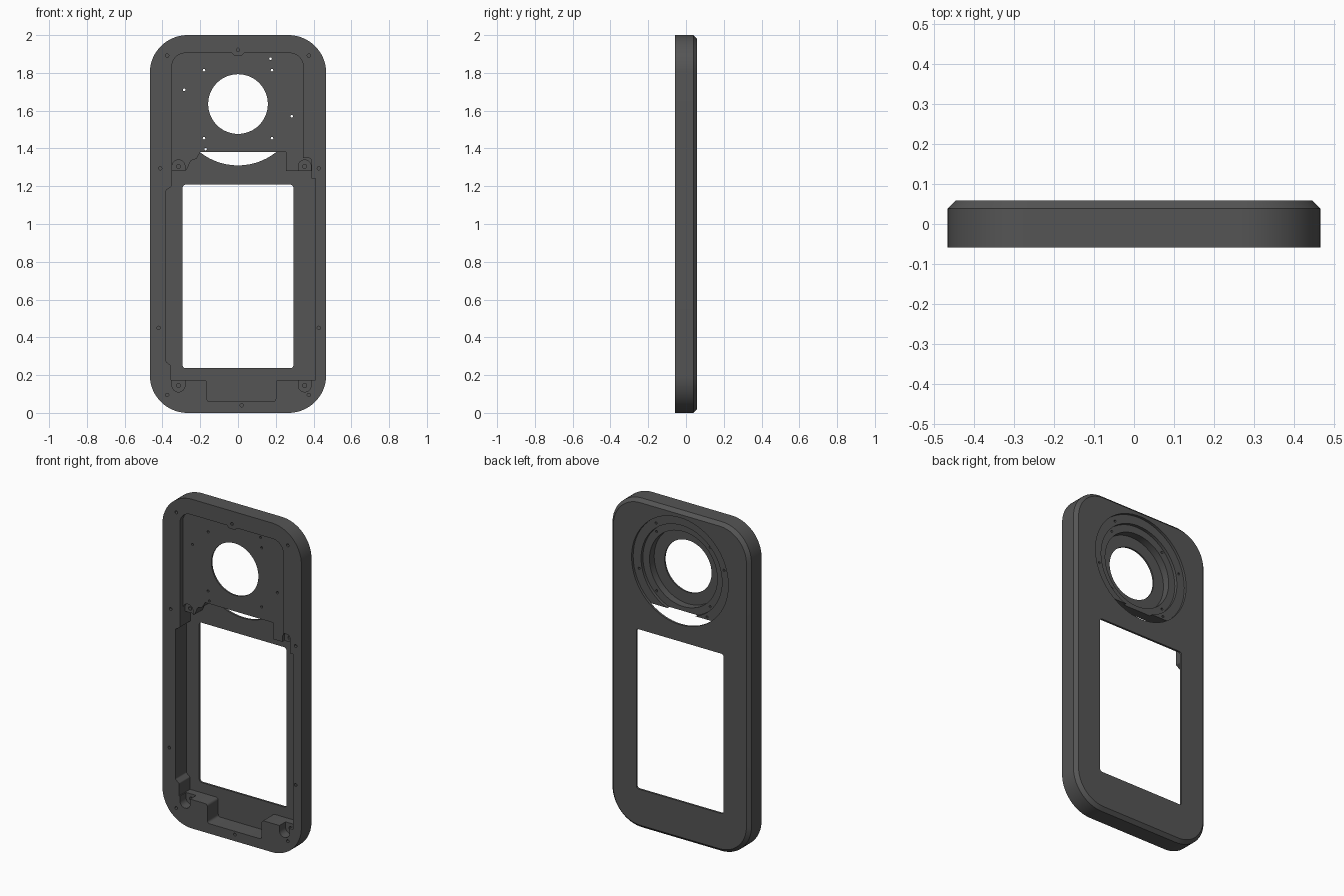
import bpy, bmesh, math
from mathutils import Vector

old = bpy.data.objects.get("Cube")
if old:
    bpy.data.objects.remove(old, do_unlink=True)

grey = bpy.data.materials.new("dark_grey")
grey.use_nodes = True
COLOUR = (0.09, 0.09, 0.09, 1)
grey.diffuse_color = COLOUR
grey.node_tree.nodes["Principled BSDF"].inputs["Base Color"].default_value = COLOUR

FRONT, BACK = -0.0585, 0.0585
OUT = 0.1          # cutters start this far outside the body
FLOOR = 0.046      # inner face of the thin back wall
PLATE = -0.03      # front face of the lens plate


def outline(points, steps=6):
    """Closed x-z outline; an optional third value rounds that corner."""
    result = []
    for i, p in enumerate(points):
        here = Vector(p[:2])
        if len(p) == 2:
            result.append(here)
            continue
        a = (Vector(points[i - 1][:2]) - here).normalized()
        b = (Vector(points[(i + 1) % len(points)][:2]) - here).normalized()
        half = a.angle(b) / 2
        centre = here + (a + b).normalized() * p[2] / math.sin(half)
        start = here + a * p[2] / math.tan(half) - centre
        end = here + b * p[2] / math.tan(half) - centre
        turn = math.atan2(start.x * end.y - start.y * end.x, start.dot(end))
        for k in range(steps + 1):
            t = turn * k / steps
            c, s = math.cos(t), math.sin(t)
            result.append(centre + Vector((start.x * c - start.y * s, start.x * s + start.y * c)))
    return result


def rectangle(x0, z0, x1, z1, r, steps=6):
    return outline([(x0, z0, r), (x1, z0, r), (x1, z1, r), (x0, z1, r)], steps)


def circle(x, z, r, sides=64):
    return [Vector((x + r * math.cos(math.tau * i / sides),
                    z + r * math.sin(math.tau * i / sides))) for i in range(sides)]


def loft(name, layers):
    """Solid through outlines at given y depths."""
    bm = bmesh.new()
    rings = [[bm.verts.new((p.x, y, p.y)) for p in pts] for y, pts in layers]
    bm.faces.new(rings[0])
    bm.faces.new(rings[-1])
    for low, high in zip(rings, rings[1:]):
        for i in range(len(low)):
            j = (i + 1) % len(low)
            bm.faces.new((low[i], low[j], high[j], high[i]))
    bmesh.ops.recalc_face_normals(bm, faces=bm.faces)
    mesh = bpy.data.meshes.new(name)
    bm.to_mesh(mesh)
    bm.free()
    mesh.materials.append(grey)
    obj = bpy.data.objects.new(name, mesh)
    bpy.context.collection.objects.link(obj)
    return obj


def cut(pts, y0, y1):
    cutter = loft("cutter", [(y0, pts), (y1, pts)])
    cutter.hide_render = True
    bpy.context.view_layer.objects.active = body
    mod = body.modifiers.new("cut", 'BOOLEAN')
    mod.operation, mod.solver, mod.object = 'DIFFERENCE', 'EXACT', cutter
    bpy.ops.object.modifier_apply(modifier=mod.name)
    bpy.data.objects.remove(cutter, do_unlink=True)


# Rounded case with a chamfered back edge
W, C, R = 0.467, 0.02, 0.2
shell = rectangle(-W, 0, W, 2, R, 16)
inset = rectangle(-W + C, C, W - C, 2 - C, R - C, 16)
body = loft("case_frame", [(FRONT, shell), (BACK - C, shell), (BACK, inset)])

# Deep lower cavity with the bottom notch and the corner steps
cavity = outline([
    (-0.355, 0.175), (-0.165, 0.175, 0.015), (-0.165, 0.06, 0.015), (0.2, 0.06, 0.015),
    (0.2, 0.175, 0.015), (0.41, 0.175), (0.41, 1.24), (0.39, 1.24), (0.39, 1.28),
    (0.255, 1.28), (0.255, 1.38), (-0.2, 1.38), (-0.22, 1.345), (-0.25, 1.335, 0.015),
    (-0.275, 1.28, 0.02), (-0.35, 1.28), (-0.35, 1.2, 0.01), (-0.38, 1.18, 0.01),
    (-0.38, 0.27, 0.01), (-0.355, 0.25, 0.01)])
cut(cavity, -OUT, FLOOR)

# Shallow upper pocket, with a screw boss at its top edge
pocket = outline([
    (-0.35, 1.27), (-0.35, 1.905, 0.07), (-0.034, 1.905), (-0.02, 1.891, 0.01),
    (0.02, 1.891, 0.01), (0.034, 1.905), (0.345, 1.905, 0.07), (0.345, 1.35),
    (0.39, 1.35, 0.02), (0.39, 1.27)])
cut(pocket, -OUT, PLATE)

# Screen window
cut(rectangle(-0.293, 0.237, 0.293, 1.208, 0.015), -OUT, OUT)

# Stepped round lens recess in the back, and the lens opening
LENS = 1.635
for radius, depth in ((0.325, 0.043), (0.272, 0.025), (0.228, -0.02), (0.158, -OUT)):
    cut(circle(0, LENS, radius), depth, OUT)

# Corner mounting seats and their screw holes
for x in (-0.315, 0.353):
    cut(rectangle(x - 0.034, 0.111, x + 0.034, 0.22, 0.0335), -OUT, 0.0)
    cut(circle(x, 0.145, 0.011, 12), -OUT, 0.035)
    cut(rectangle(x - 0.034, 1.25, x + 0.034, 1.339, 0.0335), -OUT, -0.01)
    cut(circle(x, 1.305, 0.011, 12), -OUT, 0.035)

# Through holes around the lens
for x, z in ((-0.18, 1.455), (0.18, 1.455), (-0.18, 1.815), (0.18, 1.815),
             (-0.285, 1.71), (0.285, 1.57), (0.172, 1.875), (-0.172, 1.397)):
    cut(circle(x, z, 0.007, 12), -OUT, OUT)

# Blind screw holes around the front rim
for x, z in ((-0.375, 1.892), (0, 1.922), (0.375, 1.892), (-0.412, 1.295), (0.428, 1.295),
             (-0.42, 0.45), (0.428, 0.45), (-0.375, 0.095), (0.375, 0.095), (0.02, 0.04)):
    cut(circle(x, z, 0.009, 12), -OUT, 0.0)

# Smooth curves, crisp edges
bpy.ops.object.select_all(action='DESELECT')
body.select_set(True)
bpy.context.view_layer.objects.active = body
bpy.ops.object.shade_smooth_by_angle(angle=math.radians(30))
